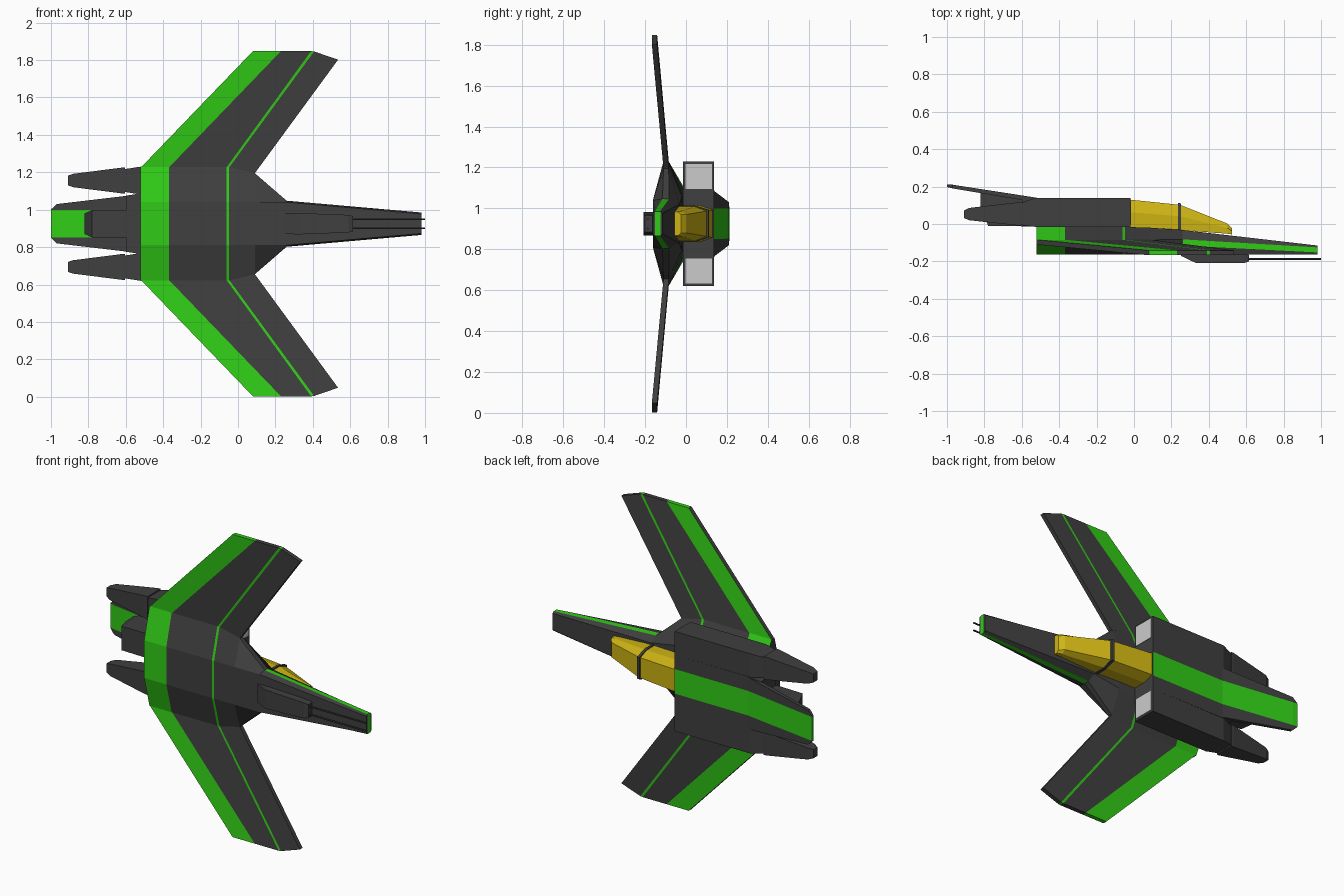
import bpy, bmesh
from mathutils import Matrix, Vector

if "Cube" in bpy.data.objects:
    bpy.data.objects.remove(bpy.data.objects["Cube"])

MID = 0.925  # height of the symmetry plane; the ship lies on its side


def material(name, rgb):
    m = bpy.data.materials.new(name)
    m.diffuse_color = (*rgb, 1)
    m.use_nodes = True
    m.node_tree.nodes["Principled BSDF"].inputs["Base Color"].default_value = m.diffuse_color
    return m


DARK = material("dark", (0.05, 0.05, 0.05))
GREEN = material("green", (0.03, 0.6, 0.008))
YELLOW = material("yellow", (0.62, 0.46, 0.007))


def finish(name, bm, mats):
    bmesh.ops.recalc_face_normals(bm, faces=bm.faces[:])
    me = bpy.data.meshes.new(name)
    bm.to_mesh(me)
    bm.free()
    for m in mats:
        me.materials.append(m)
    ob = bpy.data.objects.new(name, me)
    bpy.context.collection.objects.link(ob)
    return ob


def loft(name, stations, mats=(DARK,), paint=None, offset=0):
    """Loft along x. A station is (x, half section [(side, y)...]), mirrored."""
    bm = bmesh.new()
    rings = []
    for x, half in stations:
        ring = half + [(-s, y) for s, y in reversed(half)]
        rings.append([bm.verts.new((x, y, MID + offset + s)) for s, y in ring])
    n = len(rings[0])
    for i in range(len(rings) - 1):
        for j in range(n):
            k = (j + 1) % n
            f = bm.faces.new((rings[i][j], rings[i][k], rings[i + 1][k], rings[i + 1][j]))
            f.material_index = paint(i, j) if paint else 0
    for i, ring in ((-1, rings[0]), (len(rings) - 1, rings[-1])):
        for j in range(n // 2 - 1):
            f = bm.faces.new((ring[j], ring[j + 1], ring[n - 2 - j], ring[n - 1 - j]))
            f.material_index = paint(i, j) if paint else 0
    return finish(name, bm, mats)


def box(w, low, high):
    return [(w, low), (w, high)]


# Hull and nose: wide at the wings, tapering forward, painted bands
def hull_section(x):
    t = (x + 0.52) / 0.61
    return (x, [(0.115, -0.162), (0.305 - 0.035 * max(0, (x + 0.05) / 0.14), -0.11),
                (0.305 - 0.035 * max(0, (x + 0.05) / 0.14), -0.085), (0.16 - 0.03 * t, -0.02 * t)])


hull = [hull_section(x) for x in (-0.52, -0.37, -0.0625, -0.0475, 0.09)]
hull += [(0.26, [(0.115, -0.162), (0.123, -0.115), (0.12, -0.082), (0.095, -0.032)]),
         (0.98, [(0.052, -0.162), (0.06, -0.152), (0.06, -0.125), (0.05, -0.115)])]


def hull_paint(i, j):
    if i in (0, 2):
        return 1
    return int(i in (5, 6) and j in (1, 5))


loft("hull", hull, (DARK, GREEN), hull_paint)

# Forward-swept wings, with rear band and thin stripe on both faces
ROOT = [(-0.52, 0.30), (-0.37, 0.30), (-0.0625, 0.30), (-0.0475, 0.30), (0.09, 0.27)]
TIP = [(0.08, 0.923), (0.23, 0.923), (0.391, 0.923), (0.407, 0.921), (0.535, 0.877)]
for side, label in ((1, "upper"), (-1, "lower")):
    bm = bmesh.new()
    grid = []
    for row, y in ((ROOT, -0.097), (TIP, -0.154)):
        for d in (-0.013, 0.013):
            grid.append([bm.verts.new((x, y + d, MID + side * s)) for x, s in row])
    r0, r1, t0, t1 = grid
    for a, b in ((r0, t0), (r1, t1), (t0, t1), (r0, r1)):
        for i in range(4):
            bm.faces.new((a[i], a[i + 1], b[i + 1], b[i])).material_index = int(i in (0, 2))
    for i in (0, 4):
        bm.faces.new((r0[i], r1[i], t1[i], t0[i]))
    finish("wing_" + label, bm, (DARK, GREEN))


# Central fuselage and rising tail plate with a green spine
def striped(x, w, stripe, low, high):
    return (x, [(stripe, low), (w, low), (w, high), (stripe, high)])


loft("fuselage", [striped(-0.60, 0.15, 0.073, -0.01, 0.135), striped(-0.52, 0.162, 0.075, -0.015, 0.14),
                  striped(-0.02, 0.162, 0.075, -0.015, 0.138)],
     (DARK, GREEN), lambda i, j: int(j == 3 and i >= 0))
loft("tail", [striped(-1.0, 0.076, 0.073, 0.198, 0.212), striped(-0.97, 0.105, 0.073, 0.19, 0.21),
              striped(-0.52, 0.158, 0.075, 0.115, 0.1405)],
     (DARK, GREEN), lambda i, j: int(j in (3, 7) or i == -1))
loft("tail_block", [(-0.82, box(0.055, 0.09, 0.175)), (-0.78, box(0.073, -0.01, 0.168)),
                    (-0.52, box(0.075, -0.013, 0.13))])

# Engines: body, tapered nozzle and pale intake face on each side
for off, label in ((0.231, "upper"), (-0.231, "lower")):
    loft("engine_" + label, [(-0.61, box(0.06, -0.005, 0.112)), (-0.53, box(0.073, -0.015, 0.138)),
                             (-0.02, box(0.073, -0.015, 0.138))], offset=off)
    loft("nozzle_" + label, [(-0.91, box(0.026, 0.032, 0.072)), (-0.88, box(0.036, 0.02, 0.086)),
                             (-0.62, box(0.069, -0.008, 0.116)), (-0.605, box(0.069, -0.008, 0.116))],
         offset=off)
    loft("intake_" + label, [(-0.03, box(0.061, -0.003, 0.126)), (-0.016, box(0.061, -0.003, 0.126))],
         (), offset=off)


# Canopy in two glazed parts with a dark strut between them
def glass(x, w, low, high, top):
    return (x, [(w, low), (w, low + 0.55 * (high - low)), (top, high)])


loft("canopy_rear", [glass(-0.02, 0.09, -0.018, 0.13, 0.068), glass(0.24, 0.085, -0.032, 0.103, 0.062)],
     (YELLOW,))
loft("canopy_strut", [glass(0.235, 0.09, -0.05, 0.113, 0.067), glass(0.252, 0.09, -0.05, 0.11, 0.067)])
loft("canopy_front", [glass(0.25, 0.085, -0.033, 0.101, 0.062), glass(0.50, 0.062, -0.052, 0.002, 0.045),
                      glass(0.525, 0.058, -0.056, -0.025, 0.045)], (YELLOW,))

# Gun pod under the nose with two thin barrels
loft("gun_pod", [(0.25, box(0.055, -0.17, -0.155)), (0.33, box(0.057, -0.208, -0.155)),
                 (0.59, box(0.047, -0.208, -0.155)), (0.615, box(0.04, -0.2, -0.165))])
for s, label in ((0.024, "upper"), (-0.024, "lower")):
    bm = bmesh.new()
    bmesh.ops.create_cone(bm, cap_ends=True, segments=8, radius1=0.005, radius2=0.005, depth=0.42,
                          matrix=Matrix.Translation(Vector((0.79, -0.187, MID + s)))
                          @ Matrix.Rotation(1.5707963, 4, 'Y'))
    finish("gun_barrel_" + label, bm, (DARK,))
